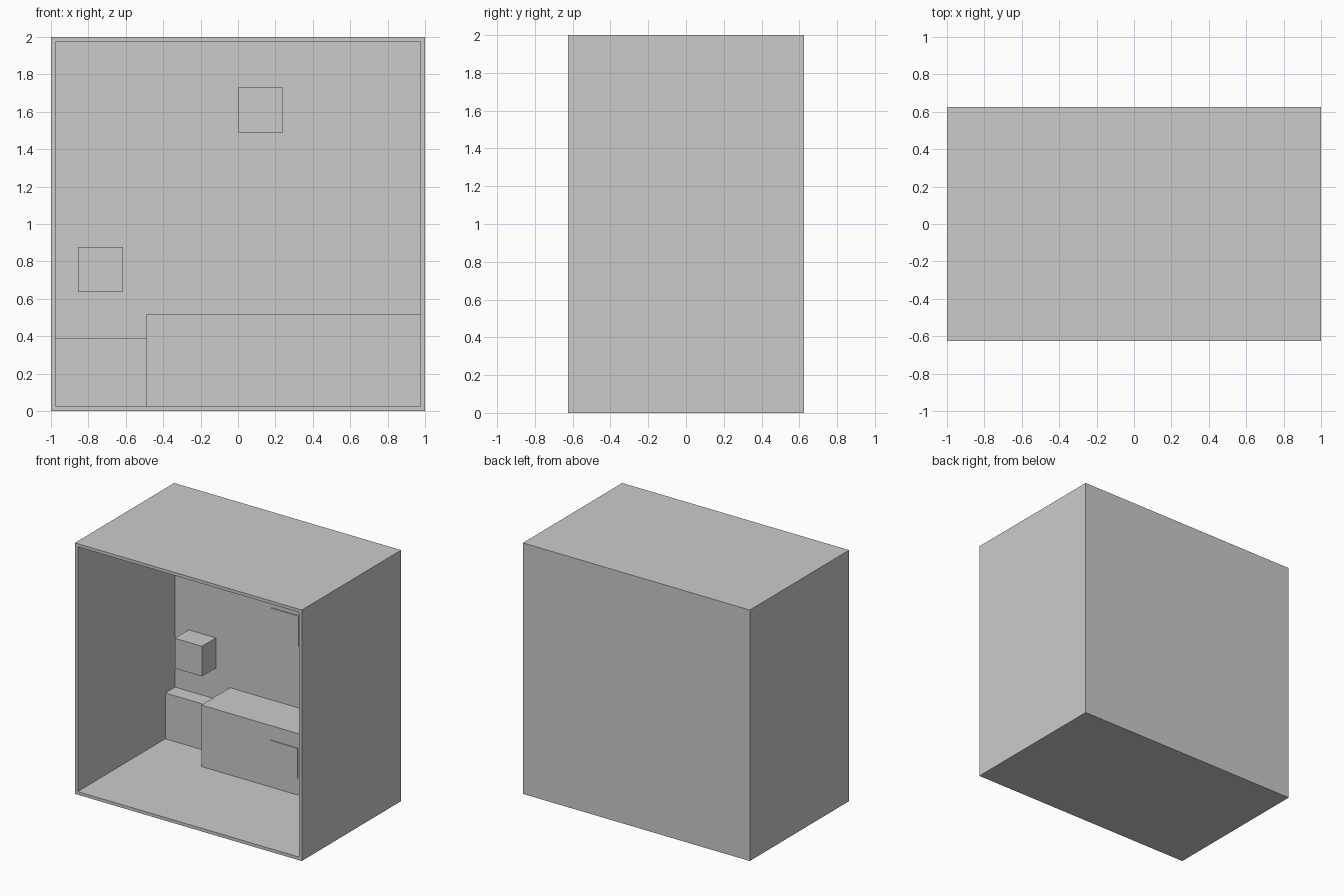
import bpy, bmesh

if "Cube" in bpy.data.objects:
    bpy.data.objects.remove(bpy.data.objects["Cube"])

W, D, H = 1.0, 0.625, 2.0   # half width, half depth, height
T = 0.025                   # wall thickness
BACK = D - T                # inner face of the back wall


def fill_box(bm, x, y, z):
    """Unit cube stretched between the given ranges."""
    for v in bmesh.ops.create_cube(bm, size=1)["verts"]:
        v.co = [r[0] + (c + 0.5) * (r[1] - r[0]) for c, r in zip(v.co, (x, y, z))]


def finish(name, bm):
    bm.normal_update()
    mesh = bpy.data.meshes.new(name)
    bm.to_mesh(mesh)
    bm.free()
    obj = bpy.data.objects.new(name, mesh)
    bpy.context.collection.objects.link(obj)
    return obj


def box(name, x, y, z):
    bm = bmesh.new()
    fill_box(bm, x, y, z)
    return finish(name, bm)


# Open-fronted cabinet shell: inset the front face, then push it back
bm = bmesh.new()
fill_box(bm, (-W, W), (-D, D), (0, H))
bm.normal_update()
front = min(bm.faces, key=lambda f: f.calc_center_median().y)
bmesh.ops.inset_region(bm, faces=[front], thickness=T, use_even_offset=True)
cavity = bmesh.ops.extrude_discrete_faces(bm, faces=[front])["faces"][0]
for v in cavity.verts:
    v.co.y = BACK
finish("cabinet_shell", bm)

# Low blocks standing on the floor against the back wall
box("small_floor_block", (-W + T, -0.49), (0.477, BACK), (T, 0.39))
box("large_floor_block", (-0.49, W - T), (0.238, BACK), (T, 0.515))

# Cubes mounted on the back wall
for name, x, z in (("lower_wall_box", -0.735, 0.758), ("upper_wall_box", 0.12, 1.61)):
    box(name, (x - 0.12, x + 0.12), (0.425, BACK), (z - 0.12, z + 0.12))

# Thin square plates on the back wall and the large block
for name, x, y, z in (("wall_plate", 0.0, BACK, 1.13), ("block_plate", 0.243, 0.238, 0.28)):
    box(name, (x - 0.12, x + 0.12), (y - 0.008, y), (z - 0.12, z + 0.12))
